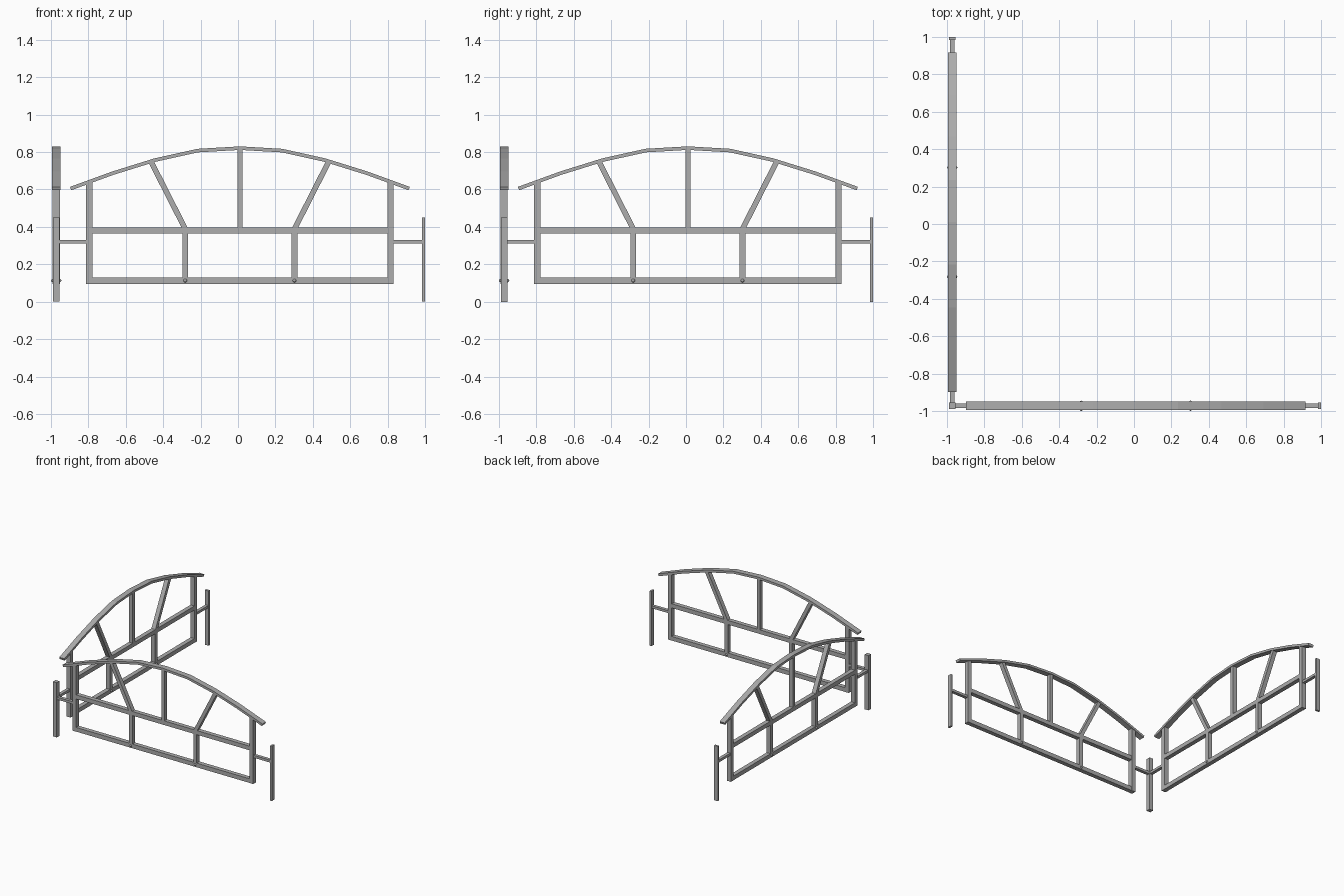
import bpy
import bmesh
from mathutils import Vector

cube = bpy.data.objects.get("Cube")
if cube:
    bpy.data.objects.remove(cube, do_unlink=True)

steel = bpy.data.materials.new("grey_steel")
steel.use_nodes = True
GREY = (0.42, 0.42, 0.42, 1)
steel.diffuse_color = GREY
steel.node_tree.nodes["Principled BSDF"].inputs["Base Color"].default_value = GREY

MID = 0.01       # centre of each panel along its length
PLANE = -0.972   # where the panel plane stands
DEPTH = 0.038


def place_front(u, d, z):
    return Vector((u, PLANE + d, z))


def place_side(u, d, z):
    return Vector((PLANE + d, u, z))


def finish(name, bm):
    bmesh.ops.recalc_face_normals(bm, faces=bm.faces)
    mesh = bpy.data.meshes.new(name)
    bm.to_mesh(mesh)
    bm.free()
    mesh.materials.append(steel)
    obj = bpy.data.objects.new(name, mesh)
    bpy.context.collection.objects.link(obj)
    return obj


def strip(name, place, path, width, depth=DEPTH):
    """Flat bar following a path in the panel plane, with mitred joints."""
    pts = [Vector(p) for p in path]
    bm = bmesh.new()
    rings = []
    for i, p in enumerate(pts):
        a = (p - pts[i - 1]).normalized() if i else None
        b = (pts[i + 1] - p).normalized() if i < len(pts) - 1 else None
        t = ((a or b) + (b or a)).normalized()
        n = Vector((-t.y, t.x)) * width / 2
        rings.append([bm.verts.new(place(q.x, d, q.y)) for q, d in (
            (p + n, -depth / 2), (p + n, depth / 2),
            (p - n, depth / 2), (p - n, -depth / 2))])
    for r, s in zip(rings, rings[1:]):
        for k in range(4):
            m = (k + 1) % 4
            bm.faces.new((r[k], r[m], s[m], s[k]))
    bm.faces.new(rings[0])
    bm.faces.new(rings[-1])
    return finish(name, bm)


def knob(name, place, u, z):
    """Rounded pin through the bottom rail."""
    bm = bmesh.new()
    bmesh.ops.create_uvsphere(bm, u_segments=12, v_segments=8, radius=1)
    for v in bm.verts:
        v.co = place(u + v.co.x * 0.013, v.co.z * 0.028, z + v.co.y * 0.013)
    for f in bm.faces:
        f.smooth = True
    finish(name, bm)


def panel(prefix, place):
    # Arched top bar
    half = [(0.905, 0.605), (0.68, 0.687), (0.455, 0.757), (0.225, 0.808)]
    arch = [(MID - u, z) for u, z in half] + [(MID, 0.821)]
    arch += [(MID + u, z) for u, z in reversed(half)]
    strip(prefix + "_arch", place, arch, 0.019, 0.046)

    # Rails and centre upright
    for name, z in (("bottom_rail", 0.113), ("middle_rail", 0.381)):
        strip(f"{prefix}_{name}", place, [(MID - 0.79, z), (MID + 0.79, z)], 0.034, 0.036)
    strip(prefix + "_centre_upright", place, [(MID, 0.39), (MID, 0.818)], 0.028, 0.036)

    # Mirrored members
    for side, s in (("start", -1), ("end", 1)):
        def at(u, z):
            return (MID + s * u, z)
        strip(f"{prefix}_{side}_stile", place, [at(0.805, 0.096), at(0.805, 0.64)], 0.034)
        strip(f"{prefix}_{side}_lower_upright", place,
              [at(0.292, 0.12), at(0.292, 0.37)], 0.03, 0.036)
        strip(f"{prefix}_{side}_diagonal", place,
              [at(0.29, 0.385), at(0.478, 0.755)], 0.029, 0.036)
        strip(f"{prefix}_{side}_bracket", place, [at(0.81, 0.32), at(0.975, 0.32)], 0.02, 0.026)
        knob(f"{prefix}_{side}_pin", place, MID + s * 0.292, 0.113)

    # Flat wall plate at the free end
    strip(prefix + "_end_plate", place, [(0.991, 0), (0.991, 0.45)], 0.017, 0.034)


panel("front", place_front)
panel("side", place_side)

# Shared post where the two panels meet
strip("corner_post", place_front, [(PLANE, 0), (PLANE, 0.45)], 0.034, 0.034)
